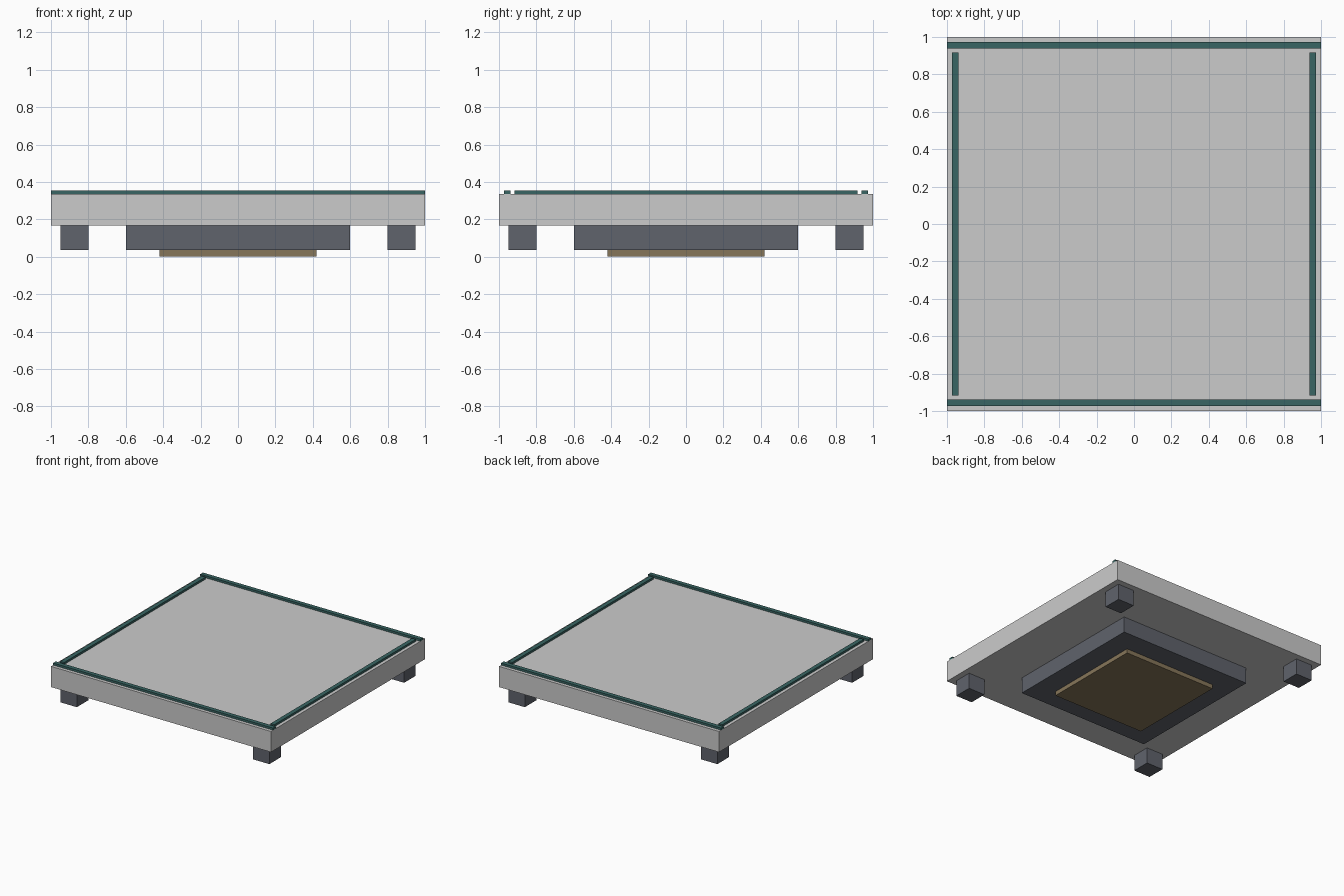
import bpy

if "Cube" in bpy.data.objects:
    bpy.data.objects.remove(bpy.data.objects["Cube"])


def material(name, rgb):
    m = bpy.data.materials.new(name)
    m.diffuse_color = (*rgb, 1)
    m.use_nodes = True
    m.node_tree.nodes["Principled BSDF"].inputs["Base Color"].default_value = m.diffuse_color
    return m


teal = material("teal", (0.04, 0.13, 0.125))
slate = material("slate", (0.115, 0.125, 0.15))
bronze = material("bronze", (0.24, 0.18, 0.10))


def box(name, x, y, z, mat=None):
    """Box from (min, max) ranges on each axis."""
    bpy.ops.mesh.primitive_cube_add(size=1, location=[sum(r) / 2 for r in (x, y, z)])
    ob = bpy.context.object
    ob.name = name
    ob.scale = [r[1] - r[0] for r in (x, y, z)]
    bpy.ops.object.transform_apply(location=False, rotation=False, scale=True)
    if mat:
        ob.data.materials.append(mat)
    return ob


# Main slab
box("floor_slab", (-1, 1), (-1, 1), (0.166, 0.336))

# Stepped underside
box("under_block", (-0.6, 0.6), (-0.6, 0.6), (0.035, 0.166), slate)
box("bottom_plate", (-0.42, 0.42), (-0.42, 0.42), (0, 0.035), bronze)

# Raised edge strips
strip_z = (0.336, 0.353)
for s, side, end in ((-1, "left", "front"), (1, "right", "back")):
    across = sorted((s * 0.938, s * 0.973))
    box(f"{end}_strip", (-1, 1), across, strip_z, teal)
    box(f"{side}_strip", across, (-0.918, 0.918), strip_z, teal)

# Corner feet
for sx, side in ((-1, "left"), (1, "right")):
    for sy, end in ((-1, "front"), (1, "back")):
        box(f"{end}_{side}_foot", sorted((sx * 0.8, sx * 0.95)),
            sorted((sy * 0.8, sy * 0.95)), (0.035, 0.166), slate)
